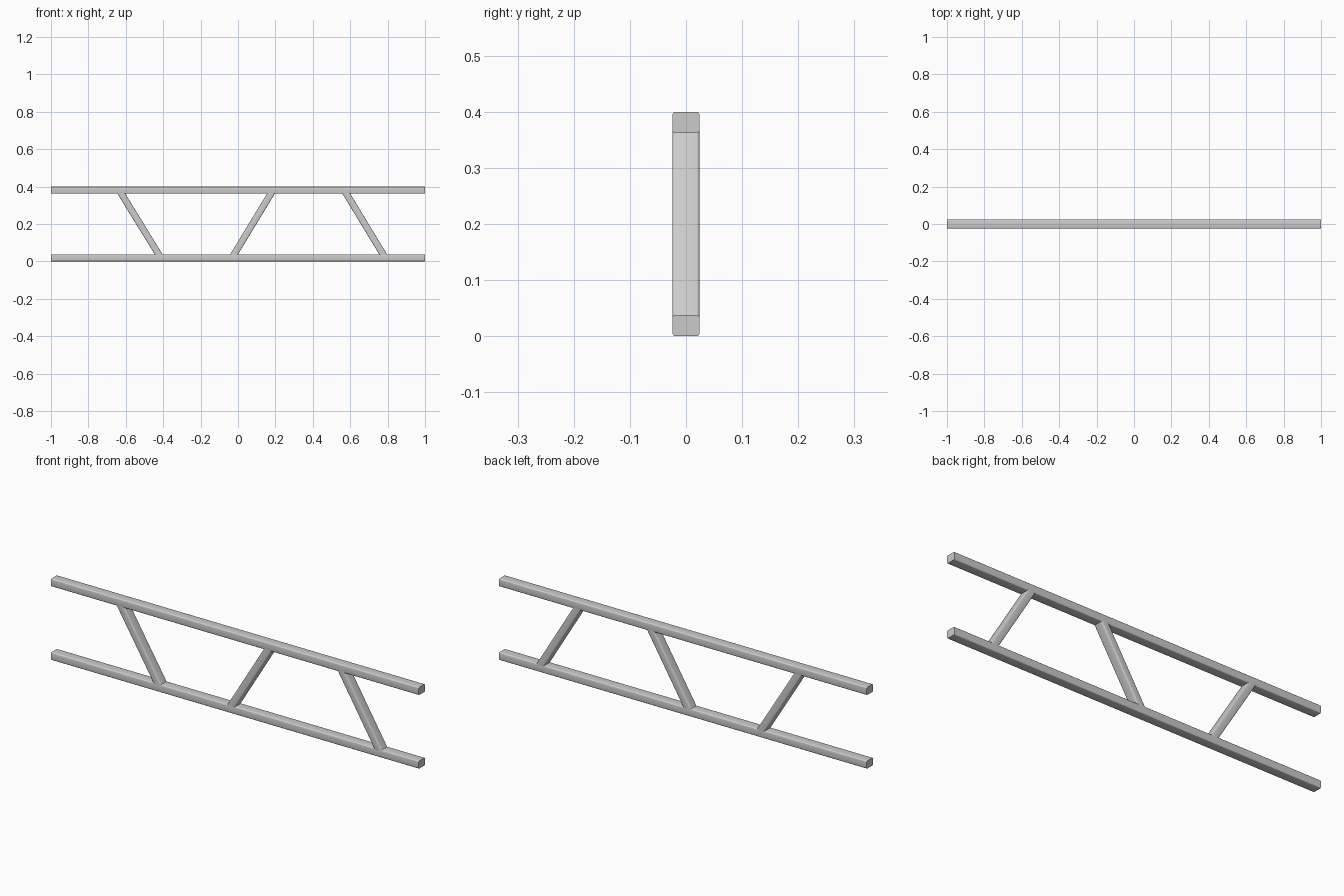
import bpy, bmesh, math
from mathutils import Vector

if "Cube" in bpy.data.objects:
    bpy.data.objects.remove(bpy.data.objects["Cube"])

DEPTH = 0.048      # bar size along y
HEIGHT = 0.4       # overall height
CHORD = 0.038      # chord thickness
BRACE = 0.036      # diagonal thickness


def bar(name, start, end, thickness, radius=0.005):
    """Square bar between two points in the xz plane, long edges rounded."""
    a, b = Vector(start), Vector(end)
    axis = b - a
    bm = bmesh.new()
    bmesh.ops.create_cube(bm, size=1)
    bmesh.ops.scale(bm, vec=(axis.length, DEPTH, thickness), verts=bm.verts)
    long_edges = [e for e in bm.edges
                  if abs(e.verts[0].co.x - e.verts[1].co.x) > 0.01]
    bmesh.ops.bevel(bm, geom=long_edges, offset=radius, segments=3,
                    profile=0.5, affect='EDGES')
    mesh = bpy.data.meshes.new(name)
    bm.to_mesh(mesh)
    bm.free()
    obj = bpy.data.objects.new(name, mesh)
    bpy.context.collection.objects.link(obj)
    obj.location = (a + b) / 2
    obj.rotation_euler.y = -math.atan2(axis.z, axis.x)
    bpy.ops.object.select_all(action='DESELECT')
    obj.select_set(True)
    bpy.context.view_layer.objects.active = obj
    bpy.ops.object.shade_smooth_by_angle(angle=math.radians(40))
    return obj


# Horizontal chords
low, high = CHORD / 2, HEIGHT - CHORD / 2
bar("bottom_chord", (-1, 0, low), (1, 0, low), CHORD)
bar("top_chord", (-1, 0, high), (1, 0, high), CHORD)

# Diagonal braces: x at the bottom and x at the top, ends buried in the chords
braces = {"left": (-0.414, -0.634), "middle": (-0.031, 0.186), "right": (0.786, 0.569)}
for side, (x_low, x_high) in braces.items():
    bar(side + "_brace", (x_low, 0, low + 0.002), (x_high, 0, high - 0.002), BRACE)
